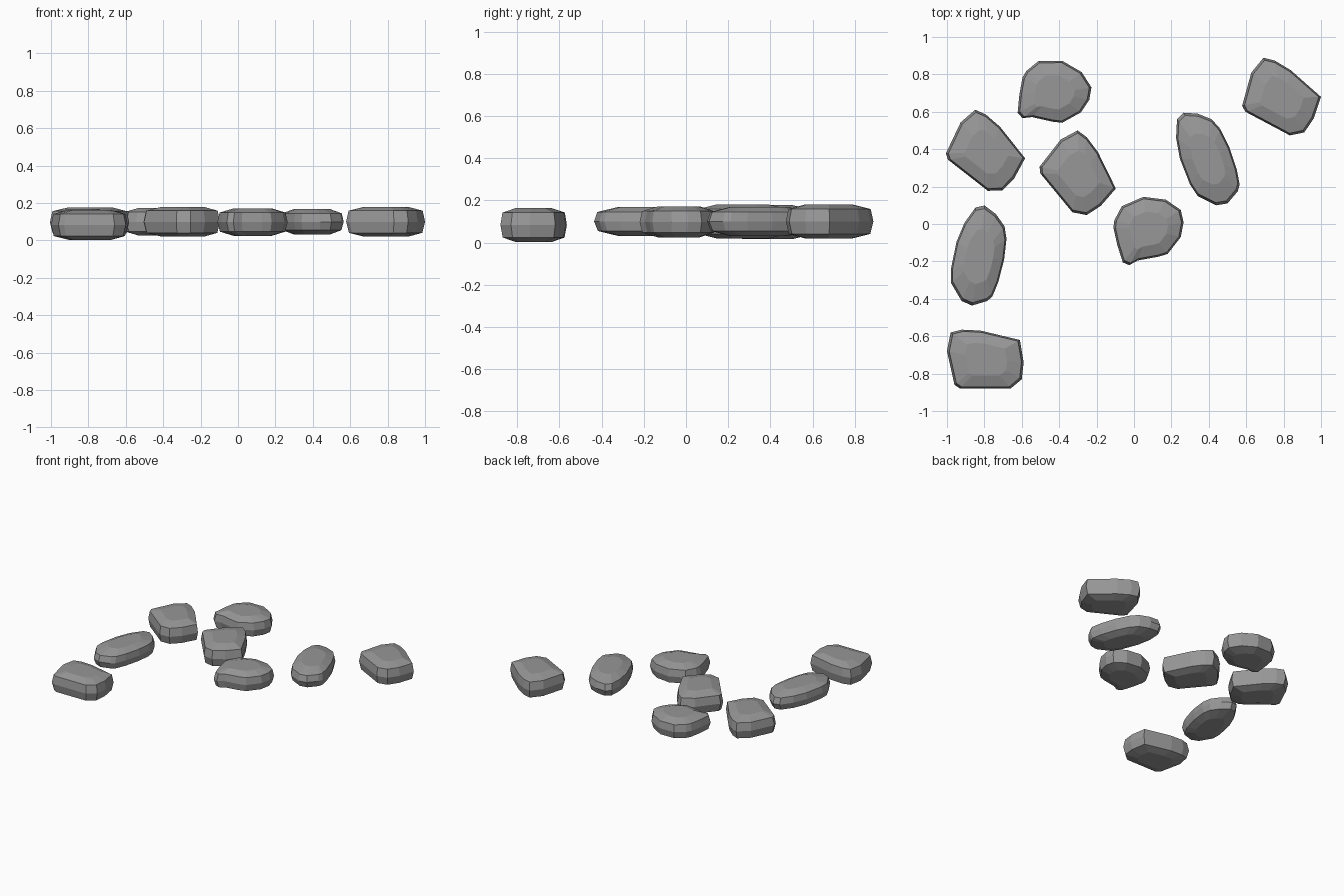
import bpy, bmesh
from math import radians

if "Cube" in bpy.data.objects:
    bpy.data.objects.remove(bpy.data.objects["Cube"])

# Plan outlines of the three stone shapes, with the pivot each is turned about
BLOCK = [(-1.0, -.68), (-.98, -.58), (-.92, -.565), (-.82, -.57), (-.61, -.62),
         (-.59, -.74), (-.60, -.83), (-.66, -.88), (-.93, -.88), (-.96, -.86)]
FAN = [(-.025, -.22), (-.06, -.205), (-.09, -.11), (-.11, -.02), (-.105, .02),
       (-.065, .095), (.05, .145), (.17, .13), (.25, .075), (.265, .01),
       (.25, -.07), (.18, -.16), (.13, -.175), (.02, -.195)]
LONG = [(.23, .56), (.225, .46), (.245, .35), (.30, .21), (.34, .15), (.44, .10),
        (.50, .11), (.555, .175), (.565, .21), (.55, .29), (.51, .41), (.46, .51),
        (.415, .56), (.34, .59), (.265, .595)]

# Dark grey stone
stone = bpy.data.materials.new("dark_stone")
stone.diffuse_color = (.31, .31, .31, 1)
stone.use_nodes = True
stone.node_tree.nodes["Principled BSDF"].inputs["Base Color"].default_value = stone.diffuse_color


def stone_mesh(name, outline, pivot, half, edge):
    """Loft the outline through stacked rings into a pillow-edged stone."""
    rings_at = [(.55, -1), (.93, -edge), (1, 0), (.94, edge), (.55, 1)]
    bm = bmesh.new()
    n = len(outline)
    rings = [[bm.verts.new(((x - pivot[0]) * s, (y - pivot[1]) * s, z * half))
              for x, y in outline] for s, z in rings_at]
    for a, b in zip(rings, rings[1:]):
        for i in range(n):
            j = (i + 1) % n
            bm.faces.new((a[i], a[j], b[j], b[i]))
    bm.faces.new(rings[0])
    bm.faces.new(rings[-1])
    bmesh.ops.recalc_face_normals(bm, faces=bm.faces)
    me = bpy.data.meshes.new(name)
    bm.to_mesh(me)
    bm.free()
    me.materials.append(stone)
    return me


def place(name, mesh, spots):
    for k, (x, y, z, turn) in enumerate(spots, 1):
        ob = bpy.data.objects.new(f"{name}_{k}", mesh)
        ob.location = (x, y, z)
        ob.rotation_euler.z = radians(turn)
        bpy.context.collection.objects.link(ob)


# Four-cornered stones
place("block_stone", stone_mesh("block_stone", BLOCK, (-.7875, -.7225), .08, .74),
      [(-.7875, -.7225, .083, 0), (.795, .6725, .1, -28),
       (-.785, .38, .097, -38), (-.289, .261, .1, -50.5)])
# Fan-shaped stones
place("fan_stone", stone_mesh("fan_stone", FAN, (.08, -.03), .073, .7),
      [(.08, -.03, .098, 0), (-.425, .70, .1, -23)])
# Elongated stones
place("long_stone", stone_mesh("long_stone", LONG, (.395, .347), .069, .65),
      [(.395, .347, .1, 0), (-.825, -.18, .1, -33)])
